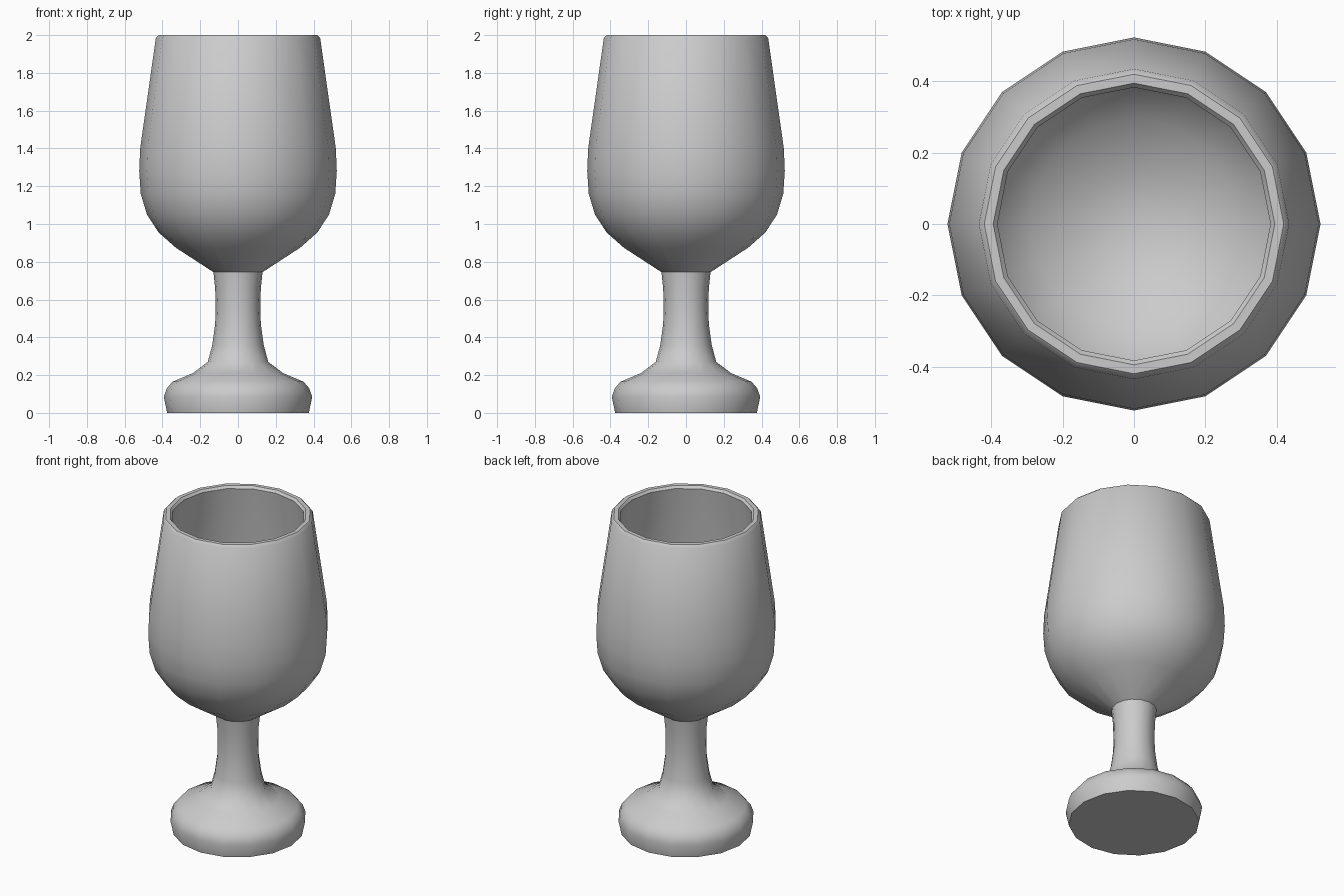
import bpy, bmesh, math

if "Cube" in bpy.data.objects:
    bpy.data.objects.remove(bpy.data.objects["Cube"])

SIDES = 16
grey = bpy.data.materials.new("light_grey")
grey.diffuse_color = (0.6, 0.6, 0.6, 1.0)
grey.use_nodes = True
grey.node_tree.nodes["Principled BSDF"].inputs["Base Color"].default_value = grey.diffuse_color

# Goblet profile (radius, height): foot, stem, bowl outside, rim, bowl inside
foot_and_stem = [(0, 0), (0.375, 0), (0.393, 0.085), (0.377, 0.13), (0.347, 0.165),
                 (0.24, 0.21), (0.16, 0.27), (0.136, 0.36), (0.121, 0.47),
                 (0.118, 0.56), (0.121, 0.66), (0.13, 0.745)]
bowl_outside = [(0.33, 0.875), (0.42, 0.955), (0.482, 1.05), (0.515, 1.16),
                (0.523, 1.28), (0.518, 1.40)]
rim = [(0.435, 1.985), (0.42, 2.0), (0.395, 2.0), (0.383, 1.985)]
bowl_inside = [(0.462, 1.40), (0.468, 1.28), (0.46, 1.18), (0.43, 1.08),
               (0.375, 0.99), (0.295, 0.915), (0.15, 0.835), (0, 0.81)]


def lathe(name, profile):
    """Spin a profile around z, with single points on the axis."""
    bm = bmesh.new()
    rings = []
    for r, z in profile:
        n = SIDES if r > 0 else 1
        rings.append([bm.verts.new((r * math.cos(2 * math.pi * i / SIDES),
                                    r * math.sin(2 * math.pi * i / SIDES), z))
                      for i in range(n)])
    for a, b in zip(rings, rings[1:]):
        for i in range(SIDES):
            j = (i + 1) % SIDES
            if len(a) == 1:
                bm.faces.new((a[0], b[j], b[i]))
            elif len(b) == 1:
                bm.faces.new((a[i], a[j], b[0]))
            else:
                bm.faces.new((a[i], a[j], b[j], b[i]))
    bmesh.ops.recalc_face_normals(bm, faces=bm.faces)
    mesh = bpy.data.meshes.new(name)
    bm.to_mesh(mesh)
    bm.free()
    mesh.materials.append(grey)
    obj = bpy.data.objects.new(name, mesh)
    bpy.context.collection.objects.link(obj)
    # Smooth sides, crisp rim, bowl seam and foot edge
    bpy.context.view_layer.objects.active = obj
    obj.select_set(True)
    bpy.ops.object.shade_smooth_by_angle(angle=math.radians(40))
    obj.select_set(False)
    return obj


lathe("goblet", foot_and_stem + bowl_outside + rim + bowl_inside)
